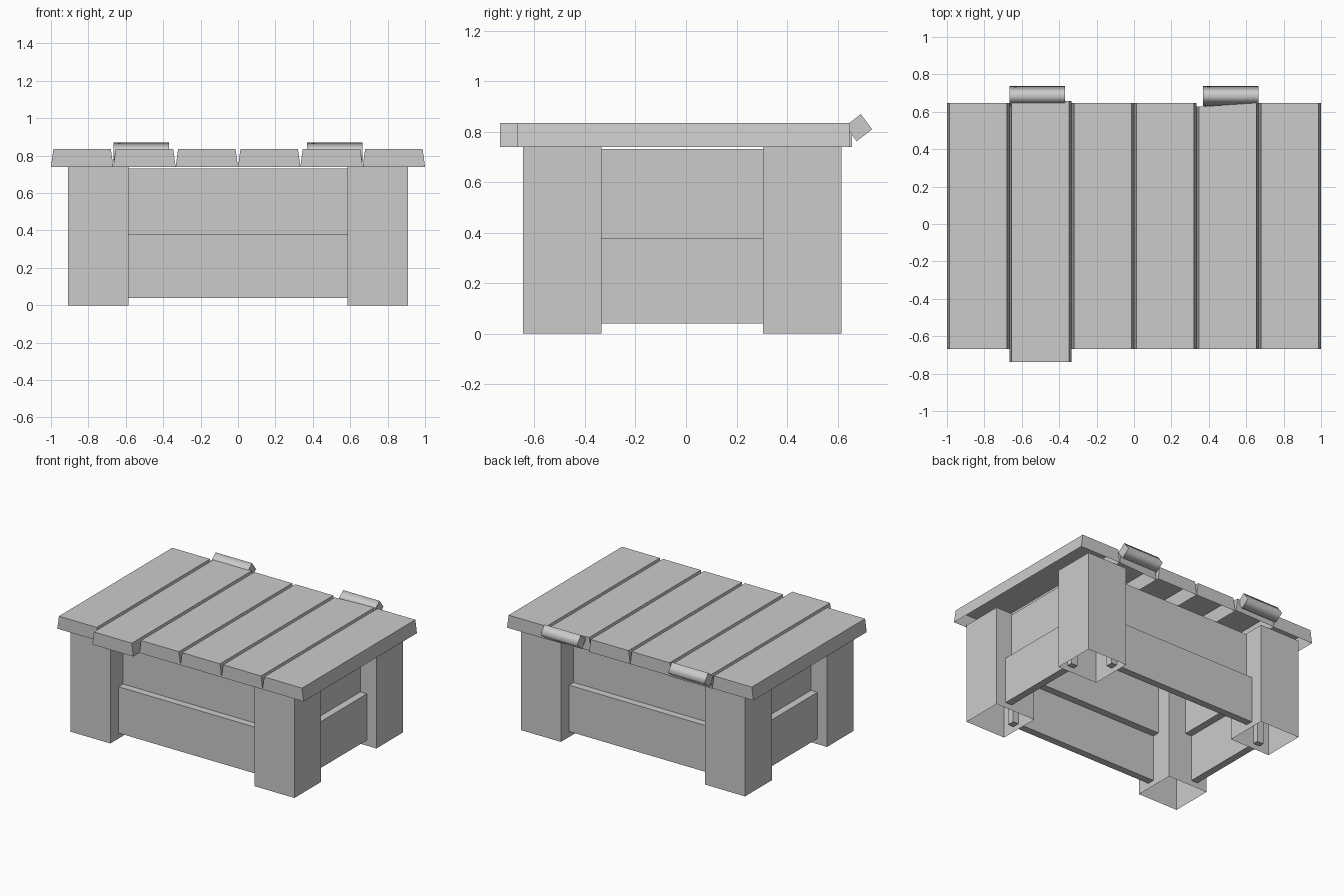
import bpy

if "Cube" in bpy.data.objects:
    bpy.data.objects.remove(bpy.data.objects["Cube"])

def prism(name, bottom, top, cap_bottom=True, cap_top=True, smooth_sides=False):
    """Join two matching rings (counter-clockwise seen from the top ring)."""
    n = len(bottom)
    faces = [(i, (i + 1) % n, (i + 1) % n + n, i + n) for i in range(n)]
    if cap_top:
        faces.append(tuple(range(n, 2 * n)))
    if cap_bottom:
        faces.append(tuple(reversed(range(n))))
    me = bpy.data.meshes.new(name)
    me.from_pydata(bottom + top, [], faces)
    me.update()
    if smooth_sides:
        for p in me.polygons[:n]:
            p.use_smooth = True
    ob = bpy.data.objects.new(name, me)
    bpy.context.collection.objects.link(ob)
    return ob

def rect(x0, x1, y0, y1, z):
    return [(x0, y0, z), (x1, y0, z), (x1, y1, z), (x0, y1, z)]

def box(name, x, y, z, **kw):
    x, y = sorted(x), sorted(y)
    return prism(name, rect(*x, *y, z[0]), rect(*x, *y, z[1]), **kw)

CY = -0.015  # centre of the base in y

# Corner legs: hollow square posts
for sx in (-1, 1):
    for sy in (-1, 1):
        box("corner_leg", (sx * 0.585, sx * 0.91),
            (CY + sy * 0.32, CY + sy * 0.63), (0, 0.74),
            cap_bottom=False, cap_top=False)

# Wall boards: lower board stands proud of the upper one
for s in (-1, 1):
    for label, z, inset in (("lower", (0.04, 0.38), 0.0),
                            ("upper", (0.38, 0.732), 0.053)):
        y = 0.535 - inset
        box(label + "_long_board", (-0.63, 0.63),
            (CY + s * y, CY + s * (y - 0.053)), z)
        x = 0.832 - inset
        box(label + "_short_board", (s * x, s * (x - 0.053)),
            (CY - 0.36, CY + 0.36), z)

# Lid planks: tapered, open underneath, some slightly out of line
for i in range(6):
    x0, x1 = -1 + i / 3, -1 + (i + 1) / 3
    front, back_l, back_r = -0.667, 0.647, 0.647
    if i == 1:
        front, back_l, back_r = -0.737, 0.65, 0.657
    elif i == 4:
        back_l = 0.627
    t = 0.013
    bottom = [(x0, front, 0.74), (x1, front, 0.74),
              (x1, back_r, 0.74), (x0, back_l, 0.74)]
    top = [(x0 + t, front, 0.835), (x1 - t, front, 0.835),
           (x1 - t, back_r, 0.835), (x0 + t, back_l, 0.835)]
    prism("lid_plank", bottom, top, cap_bottom=False)

# Hinges: tilted square bars along the back edge
section = [(0.632, 0.823), (0.675, 0.762), (0.737, 0.809), (0.692, 0.87)]
for x0, x1 in ((-0.665, -0.37), (0.37, 0.665)):
    prism("hinge", [(x0, y, z) for y, z in section],
          [(x1, y, z) for y, z in section], smooth_sides=True)
